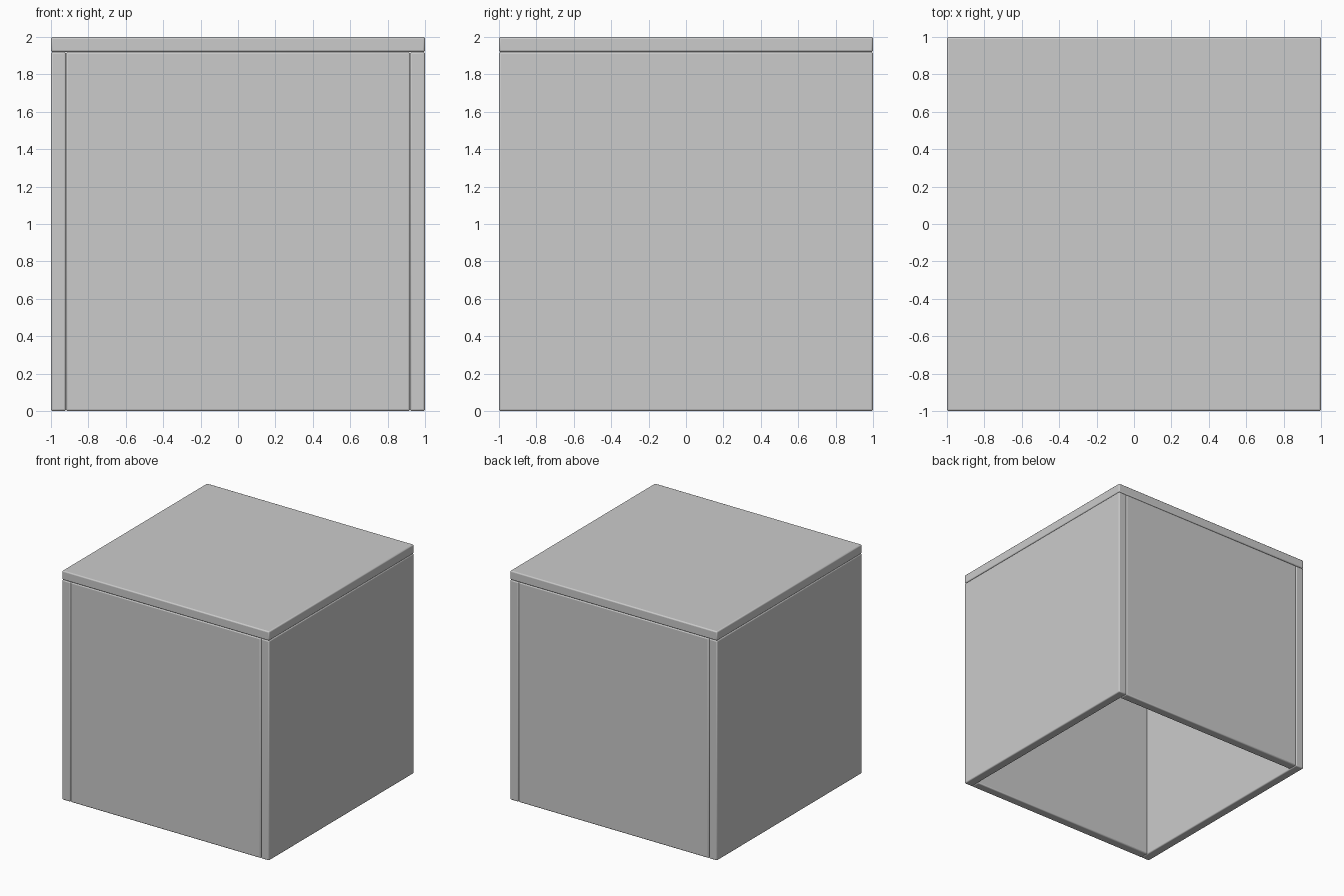
import bpy

if "Cube" in bpy.data.objects:
    bpy.data.objects.remove(bpy.data.objects["Cube"])

T = 0.08        # panel thickness
H = 2 - T       # wall height below the top panel


def panel(name, size, centre):
    """Board with softly rounded edges."""
    bpy.ops.mesh.primitive_cube_add(size=1, location=centre)
    ob = bpy.context.object
    ob.name = name
    ob.scale = size
    bpy.ops.object.transform_apply(location=False, rotation=False, scale=True)
    bevel = ob.modifiers.new("rounded_edges", 'BEVEL')
    bevel.width = 0.01
    bevel.segments = 3
    bpy.ops.object.shade_smooth_by_angle()
    return ob


# Top panel covering the whole box
panel("top_panel", (2, 2, T), (0, 0, 2 - T / 2))

# Full-depth side panels
for side, s in (("left", -1), ("right", 1)):
    panel(side + "_panel", (T, 2, H), (s * (1 - T / 2), 0, H / 2))

# Front and back panels fitted between the sides; the bottom stays open
for side, s in (("front", -1), ("back", 1)):
    panel(side + "_panel", (2 - 2 * T, T, H), (0, s * (1 - T / 2), H / 2))
